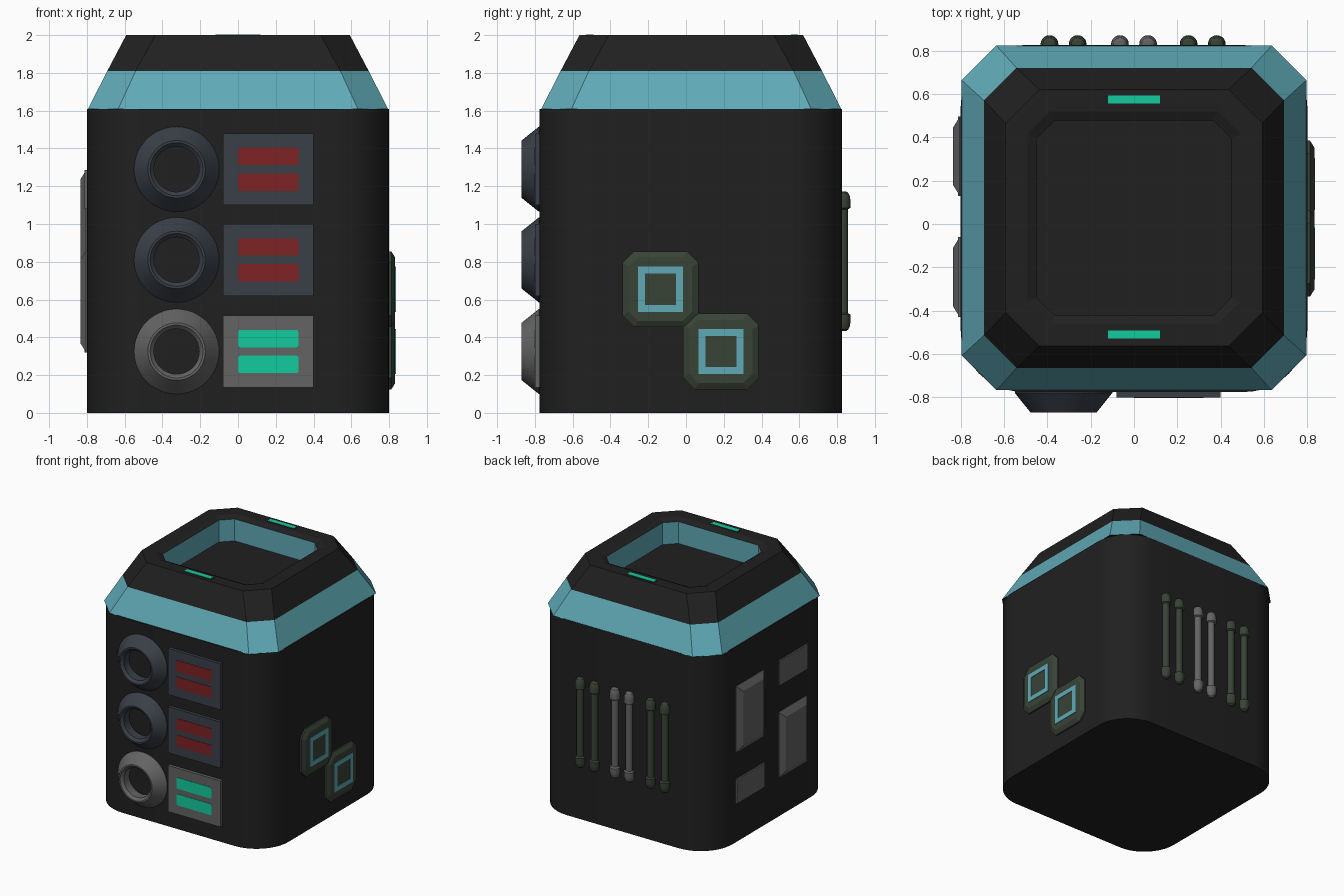
import bpy, bmesh, math
from mathutils import Vector

if "Cube" in bpy.data.objects:
    bpy.data.objects.remove(bpy.data.objects["Cube"])


def material(name, r, g, b):
    m = bpy.data.materials.new(name)
    m.diffuse_color = (r, g, b, 1)
    m.use_nodes = True
    m.node_tree.nodes["Principled BSDF"].inputs["Base Color"].default_value = m.diffuse_color
    return m


BLACK = material("black", 0.0145, 0.0145, 0.0145)
BLUE = material("sky blue", 0.115, 0.40, 0.47)
SLATE = material("dark slate", 0.042, 0.050, 0.064)
GREY = material("mid grey", 0.125, 0.125, 0.125)
OLIVE = material("dark green", 0.040, 0.056, 0.037)
RED = material("screen red", 0.21, 0.016, 0.017)
GREEN = material("screen green", 0.006, 0.60, 0.34)

CY = 0.025  # y centre of the body

# Surface frames: (u, v, w) -> world, w points out of the surface
FRONT = lambda u, v, w: (u, CY - 0.80 - w, v)
RIGHT = lambda u, v, w: (0.80 + w, u, v)
LEFT = lambda u, v, w: (-0.80 - w, u, v)
UP = lambda u, v, w: (u, v, w)


def outline(hu, hv, c=0.0, segs=1, cu=0.0, cv=0.0):
    """Rectangle with square (c=0), chamfered (segs=1) or rounded corners."""
    pts = []
    for k, (su, sv) in enumerate(((1, 1), (-1, 1), (-1, -1), (1, -1))):
        if c == 0:
            pts.append((cu + su * hu, cv + sv * hv))
            continue
        for i in range(segs + 1):
            a = math.radians(90 * k + 90 * i / segs)
            pts.append((cu + su * (hu - c) + c * math.cos(a),
                        cv + sv * (hv - c) + c * math.sin(a)))
    return pts


def circle(r, cu, cv, n):
    return [(cu + r * math.cos(2 * math.pi * i / n),
             cv + r * math.sin(2 * math.pi * i / n)) for i in range(n)]


def loft(name, frame, layers, mats, bands=None, end_mat=0, closed=False, smooth=False):
    """Skin a list of (outline, w) layers; bands gives the material per layer gap."""
    bm = bmesh.new()
    rings = [[bm.verts.new(Vector(frame(u, v, w))) for u, v in pts] for pts, w in layers]
    n = len(rings[0])
    pairs = list(zip(rings, rings[1:]))
    if closed:
        pairs.append((rings[-1], rings[0]))
    for k, (a, b) in enumerate(pairs):
        for i in range(n):
            j = (i + 1) % n
            f = bm.faces.new((a[i], a[j], b[j], b[i]))
            f.material_index = bands[k] if bands else 0
    if not closed:
        bm.faces.new(rings[0])
        bm.faces.new(rings[-1]).material_index = end_mat
    bmesh.ops.recalc_face_normals(bm, faces=bm.faces)
    me = bpy.data.meshes.new(name)
    bm.to_mesh(me)
    bm.free()
    for m in mats:
        me.materials.append(m)
    ob = bpy.data.objects.new(name, me)
    bpy.context.collection.objects.link(ob)
    if smooth:
        bpy.ops.object.select_all(action='DESELECT')
        ob.select_set(True)
        bpy.context.view_layer.objects.active = ob
        bpy.ops.object.shade_smooth_by_angle(angle=math.radians(30))
    return ob


def plate(name, frame, u0, u1, v0, v1, w0, w1, mat, bevel=0.0, c=0.0):
    """Raised rectangle, optionally with sloping sides."""
    cu, cv, hu, hv = (u0 + u1) / 2, (v0 + v1) / 2, (u1 - u0) / 2, (v1 - v0) / 2
    layers = [(outline(hu, hv, c, 3, cu, cv), w0)]
    if bevel:
        layers.append((outline(hu, hv, c, 3, cu, cv), w0 + 0.012))
    layers.append((outline(hu - bevel, hv - bevel, c, 3, cu, cv), w1))
    return loft(name, frame, layers, [mat])


# Body with rounded upright corners
shape = outline(0.80, 0.80, 0.29, 10, 0, CY)
loft("body", UP, [(shape, 0), (shape, 1.61)], [BLACK], smooth=True)

# Tapered collar with a blue lower band and a recessed top
rim = lambda h, c: outline(h, h, c, 1, 0, CY + 0.003)
loft("collar", UP,
     [(rim(0.795, 0.16), 1.608), (rim(0.692, 0.15), 1.81), (rim(0.592, 0.155), 2.0),
      (rim(0.492, 0.105), 2.0), (rim(0.450, 0.085), 1.98), (rim(0.450, 0.085), 1.80)],
     [BLACK, BLUE], bands=[1, 0, 0, 0, 1])

# Glowing slots on the top rim
for side, y in (("back", 0.575), ("front", -0.51)):
    plate("top_slot_trim_" + side, UP, -0.13, 0.13, y - 0.026, y + 0.026, 1.995, 2.0015, BLACK)
    plate("top_slot_" + side, UP, -0.12, 0.12, y - 0.019, y + 0.019, 1.995, 2.003, GREEN)

# Front: three dials with a panel and two bars each
for i, (z, casing, light) in enumerate(((1.29, SLATE, RED), (0.81, SLATE, RED), (0.325, GREY, GREEN))):
    profile = ((0.225, -0.01), (0.225, 0.004), (0.152, 0.095), (0.140, 0.095),
               (0.120, 0.075), (0.120, 0.006))
    loft(f"dial_{i}", FRONT, [(circle(r, -0.325, z, 48), w) for r, w in profile],
         [casing, BLACK], end_mat=1, smooth=True)
    plate(f"panel_{i}", FRONT, -0.08, 0.40, z - 0.19, z + 0.19, -0.01, 0.025, casing)
    for part, dz in (("upper", 0.068), ("lower", -0.068)):
        plate(f"light_{part}_{i}", FRONT, 0, 0.32, z + dz - 0.046, z + dz + 0.046,
              0.02, 0.028, light, c=0.012 if light == GREEN else 0.004)

# Right: octagonal buttons with a blue square frame
for i, (y, z) in enumerate(((-0.135, 0.655), (0.185, 0.325))):
    octo = lambda h, c: outline(h, h, c, 1, y, z)
    loft(f"button_{i}", RIGHT, [(octo(0.20, 0.06), -0.01), (octo(0.20, 0.06), 0.012),
                                (octo(0.168, 0.05), 0.032)], [OLIVE])
    sq = lambda h: outline(h, h, 0, 1, y, z)
    loft(f"button_frame_{i}", RIGHT, [(sq(0.12), 0.029), (sq(0.12), 0.036),
                                      (sq(0.083), 0.036), (sq(0.083), 0.029)],
         [BLUE], closed=True)

# Left: two tall bevelled plates and two small ones
plate("side_plate_tall_back", LEFT, 0.13, 0.495, 0.74, 1.285, -0.008, 0.035, GREY, 0.05)
plate("side_plate_small_back", LEFT, 0.13, 0.495, 0.32, 0.52, -0.008, 0.012, GREY)
plate("side_plate_tall_front", LEFT, -0.43, -0.06, 0.32, 0.86, -0.008, 0.035, GREY, 0.05)
plate("side_plate_small_front", LEFT, -0.43, -0.06, 1.08, 1.285, -0.008, 0.012, GREY)

# Back: three pairs of upright tubes with domed ends
half = ((0.016, 0.37), (0.029, 0.362), (0.038, 0.342), (0.041, 0.32), (0.041, 0.283), (0.028, 0.275))
tube = [(r, 0.803 - d) for r, d in half] + [(r, 0.803 + d) for r, d in reversed(half)]
for i, (x, mat) in enumerate(((-0.325, OLIVE), (0.0, GREY), (0.317, OLIVE))):
    for side, dx in (("a", -0.065), ("b", 0.065)):
        loft(f"back_tube_{i}_{side}", UP, [(circle(r, x + dx, 0.83, 20), z) for r, z in tube],
             [mat], smooth=True)
